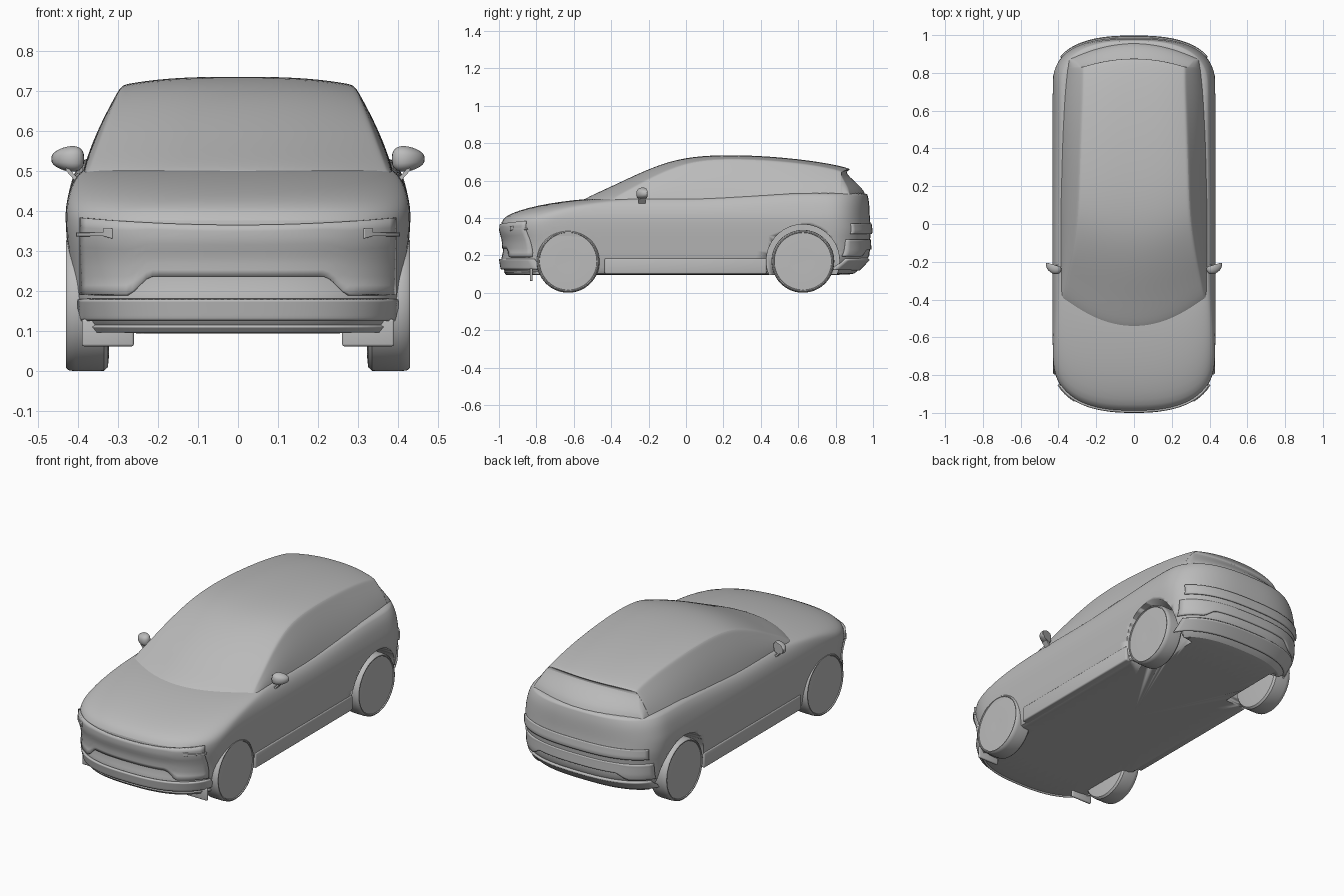
import bpy, bmesh, math
from mathutils import Vector

cube = bpy.data.objects.get("Cube")
if cube:
    bpy.data.objects.remove(cube, do_unlink=True)

grey = bpy.data.materials.new("plain grey")
grey.use_nodes = True
grey.diffuse_color = (0.5, 0.5, 0.5, 1)
grey.node_tree.nodes["Principled BSDF"].inputs["Base Color"].default_value = (0.5, 0.5, 0.5, 1)


def make(name, bm, angle=35):
    bmesh.ops.recalc_face_normals(bm, faces=bm.faces)
    mesh = bpy.data.meshes.new(name)
    bm.to_mesh(mesh)
    bm.free()
    ob = bpy.data.objects.new(name, mesh)
    bpy.context.collection.objects.link(ob)
    mesh.materials.append(grey)
    bpy.ops.object.select_all(action='DESELECT')
    ob.select_set(True)
    bpy.context.view_layer.objects.active = ob
    bpy.ops.object.shade_smooth_by_angle(angle=math.radians(angle))
    return ob


def loft(rows, closed=False, caps=False):
    bm = bmesh.new()
    grid = [[bm.verts.new(p) for p in row] for row in rows]
    n = len(rows[0])
    for a, b in zip(grid, grid[1:]):
        for i in range(n if closed else n - 1):
            j = (i + 1) % n
            bm.faces.new((a[i], a[j], b[j], b[i]))
    if caps:
        bm.faces.new(grid[0])
        bm.faces.new(grid[-1])
    return bm


def box(name, lo, hi, bevel=0.0):
    bm = bmesh.new()
    bmesh.ops.create_cube(bm, size=1)
    for v in bm.verts:
        v.co = [a + (c + 0.5) * (b - a) for a, b, c in zip(lo, hi, v.co)]
    if bevel:
        bmesh.ops.bevel(bm, geom=bm.edges[:], offset=bevel, segments=3, affect='EDGES', profile=0.5)
    return make(name, bm)


# Lower body: plan outlines stacked by height (z, nose y, tail y, half width)
LEVELS = [(.094, -.92, .87, .37), (.098, -.955, .90, .39), (.13, -.985, .93, .40),
          (.18, -.993, .978, .41), (.22, -.975, .985, .416), (.28, -.978, .982, .422),
          (.33, -.992, .992, .428), (.38, -.99, .985, .431), (.41, -.965, .983, .430),
          (.44, -.895, .982, .424), (.467, -.79, .98, .415), (.487, -.67, .975, .403),
          (.502, -.54, .97, .388), (.508, -.40, .965, .375)]
DEPTH, POWER = (.30, .25), 2.55


def lift(y, z):
    return z + .03 * max(0, (z - .44) / .07) * min(1, max(0, (y - .1) / .5))


def outline(z, yf, yr, w):
    pts, e = [], 2 / POWER
    for sign, end, d in ((-1, yf, DEPTH[0]), (1, yr, DEPTH[1])):
        for k in range(25):
            t = math.pi * (k / 24 - .5) * -sign
            s, c = math.sin(t), max(0, math.cos(t))
            pts.append((w * math.copysign(abs(s) ** e, s), end - sign * d * (1 - c ** e)))
        a, other = pts[-1], (yr - DEPTH[1] if sign < 0 else yf + DEPTH[0])
        for k in range(1, 12):
            pts.append((a[0], a[1] + (other - a[1]) * k / 12))
    return [(x, y, lift(y, z)) for x, y in pts]


body = make("lower_body", loft([outline(*lv) for lv in LEVELS], closed=True, caps=True))
body.modifiers.new("smooth", 'SUBSURF').levels = 1

# Wheel wells cut from the body
AXLES = {"front": -.63, "rear": .625}
for place, y in AXLES.items():
    for side, s in (("left", 1), ("right", -1)):
        bm = bmesh.new()
        bmesh.ops.create_cone(bm, cap_ends=True, segments=64, radius1=.195, radius2=.195, depth=.3)
        for v in bm.verts:
            v.co = (v.co.z + s * .42, v.co.x + y, v.co.y + .17)
        cutter = make(f"{place}_{side}_well_cutter", bm)
        cutter.hide_render = True
        cutter.hide_set(True)
        cut = body.modifiers.new("wheel well", 'BOOLEAN')
        cut.operation, cut.object, cut.solver = 'DIFFERENCE', cutter, 'EXACT'

# Cabin: centre line (y, z), roof edge (x, y, z), belt (x, z)
CABIN = [(-.56, .485, .375, -.43, .465, .385, .455), (-.54, .506, .37, -.40, .503, .385, .46),
         (-.40, .568, .348, -.28, .565, .392, .46), (-.28, .626, .328, -.175, .623, .395, .46),
         (-.15, .682, .311, -.07, .668, .397, .46), (-.03, .717, .299, .03, .699, .398, .46),
         (.10, .733, .292, .14, .713, .398, .46), (.25, .737, .288, .27, .716, .397, .46),
         (.45, .729, .282, .45, .708, .395, .47), (.65, .709, .275, .63, .690, .39, .48),
         (.80, .684, .270, .76, .668, .375, .49), (.875, .664, .270, .83, .650, .362, .50),
         (.88, .657, .270, .833, .644, .361, .50), (.845, .645, .280, .825, .635, .36, .50),
         (.91, .590, .305, .855, .583, .352, .50), (.968, .532, .330, .885, .527, .338, .50),
         (.95, .48, .33, .87, .48, .335, .47)]


def cabin_row(yc, zc, ex, ey, ez, bx, bz):
    half = [(s * ex, yc + (ey - yc) * s ** 2, zc + (ez - zc) * s ** 3) for s in (.2, .4, .6, .8, .94, 1)]
    for t in (.08, .3, .55, .8, 1):
        half.append((ex + (bx - ex) * t + .012 * math.sin(math.pi * t), ey, ez + (bz - ez) * t))
    return [(-x, y, z) for x, y, z in reversed(half)] + [(0, yc, zc)] + half


cabin = make("cabin", loft([cabin_row(*r) for r in CABIN]), 45)
cabin.modifiers.new("smooth", 'SUBSURF').levels = 2


# Plates that follow the nose or tail surface
def skin_y(x, z, tail):
    for a, b in zip(LEVELS, LEVELS[1:]):
        if a[0] <= z <= b[0]:
            f = (z - a[0]) / (b[0] - a[0])
            end, w = (a[i] + (b[i] - a[i]) * f for i in (2 if tail else 1, 3))
            k = 1 - (1 - min(1, abs(x) / w) ** POWER) ** (1 / POWER)
            return end - DEPTH[1] * k if tail else end + DEPTH[0] * k


def plate(name, x0, x1, low, high, tail=False, thick=.014):
    xs = sorted({round(x0 + (x1 - x0) * i / 48, 4) for i in range(49)})
    rows = []
    for j in range(9):
        zs = [low(x) + (high(x) - low(x)) * j / 8 for x in xs]
        rows.append([(x, skin_y(x, z, tail), z) for x, z in zip(xs, zs)])
    ob = make(name, loft(rows))
    solid = ob.modifiers.new("thickness", 'SOLIDIFY')
    solid.thickness, solid.offset = thick, 0
    return ob


def notch(base, top, inner, outer):
    return lambda x: base + (top - base) * min(1, max(0, (outer - abs(x)) / (outer - inner)))


plate("nose_panel", -.39, .39, notch(.19, .237, .22, .27), lambda x: .365 + .12 * x * x)
plate("front_bumper_lip", -.395, .395, lambda x: .128, lambda x: .18)
plate("front_splitter", -.38, .38, lambda x: .1, lambda x: .114, thick=.012)
plate("tail_panel", -.385, .385, lambda x: .315, lambda x: .37, True, .012)
plate("rear_bumper", -.395, .395, notch(.195, .23, .24, .29), lambda x: .285, True)
plate("rear_bumper_lip", -.38, .38, lambda x: .125, lambda x: .18, True)
for side, s in (("left", 1), ("right", -1)):
    plate(f"{side}_headlight", min(s * .31, s * .395), max(s * .31, s * .395),
          notch(.337, .331, .31, .33), lambda x: .356 if abs(x) < .33 else .346, thick=.022)

# Wheels: lathed tyre with a shallow, flat cover
PROFILE = [(.0, .322), (.13, .322), (.158, .325), (.167, .335), (.168, .35), (.168, .405),
           (.166, .422), (.160, .429), (.155, .429), (.153, .424), (.03, .428), (.0, .426)]
for place, y in AXLES.items():
    for side, s in (("left", 1), ("right", -1)):
        rows = [[(s * x, y + r * math.cos(k * math.pi / 32), .168 + r * math.sin(k * math.pi / 32))
                 for k in range(64)] for r, x in PROFILE]
        bm = loft(rows, closed=True)
        bmesh.ops.remove_doubles(bm, verts=bm.verts, dist=.0001)
        make(f"{place}_{side}_wheel", bm)

# Sills, air deflectors and door mirrors
for side, s in (("left", 1), ("right", -1)):
    def span(a, b):
        return sorted((s * a, s * b))
    x = span(.37, .416)
    box(f"{side}_sill", (x[0], -.435, .1), (x[1], .43, .185), .008)
    x = span(.26, .39)
    box(f"{side}_air_deflector", (x[0], -.835, .062), (x[1], -.82, .13), .006)

    # Mirror head tapers to its outer tip, with a flat rear glass
    bm = bmesh.new()
    bmesh.ops.create_uvsphere(bm, u_segments=24, v_segments=14, radius=1)
    for v in bm.verts:
        px, py, pz = v.co
        taper = 1 - .25 * px
        v.co = (s * (.425 + .041 * px), -.228 + .036 * min(py, .35) + .012 * px,
                .53 + .031 * math.copysign(abs(pz) ** .75, pz) * taper)
    make(f"{side}_mirror_head", bm)
    rows = [[Vector(c) + Vector((0, dy, dz)) for dy, dz in ((-.018, -.007), (.018, -.007), (.018, .007), (-.018, .007))]
            for c in ((s * .385, -.235, .485), (s * .405, -.235, .48), (s * .43, -.235, .508))]
    make(f"{side}_mirror_arm", loft(rows, closed=True, caps=True))
